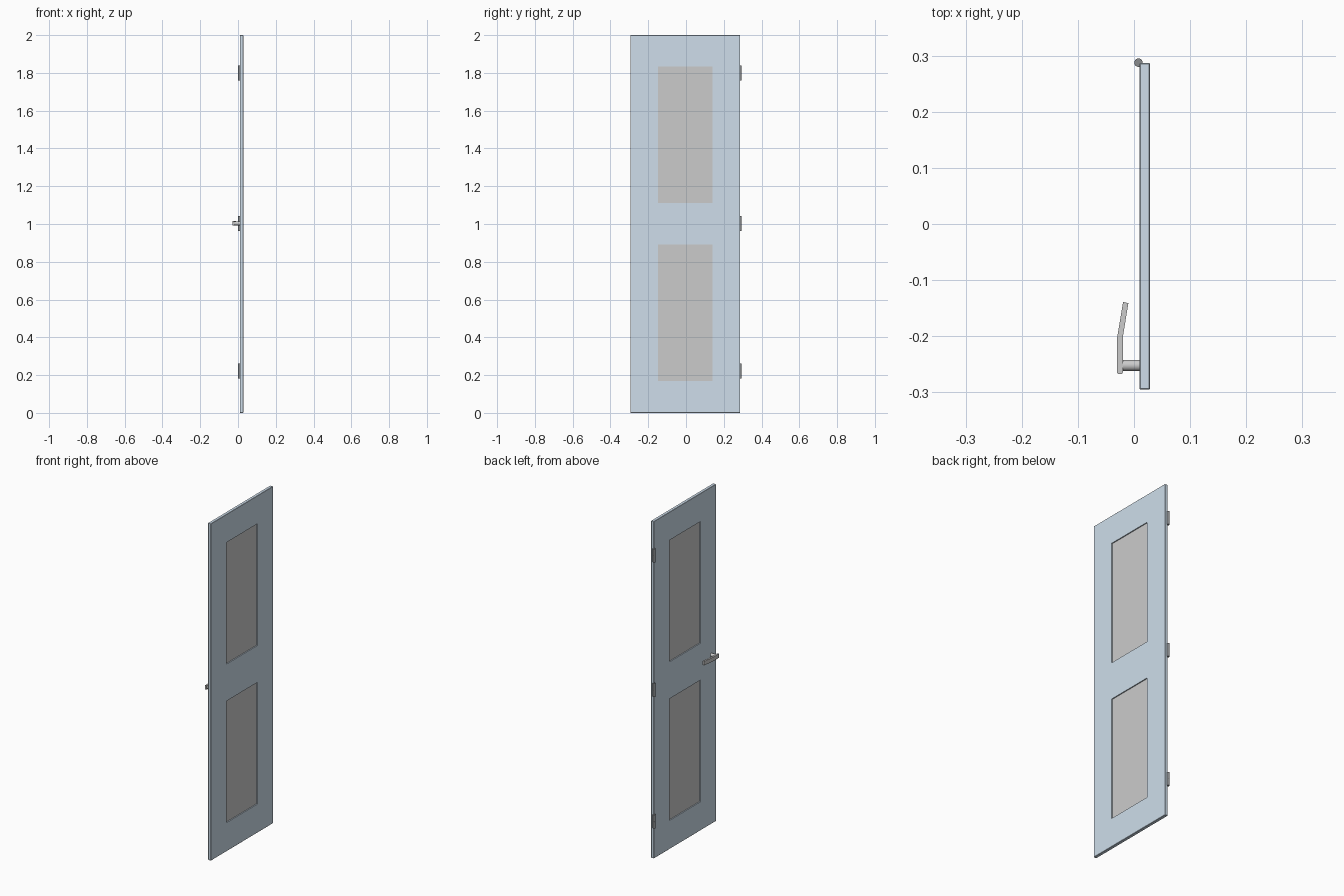
import bpy, bmesh, math

if "Cube" in bpy.data.objects:
    bpy.data.objects.remove(bpy.data.objects["Cube"])

X0, X1 = 0.010, 0.0285          # door back and front faces
Y0, Y1 = -0.295, 0.287          # latch edge and hinge edge
W = Y1 - Y0
YS = [Y0, Y0 + W / 4, Y1 - W / 4, Y1]
ZS = [0, 0.17, 0.892, 1.111, 1.833, 2]


def material(name, color):
    m = bpy.data.materials.new(name)
    m.diffuse_color = (*color, 1)
    m.use_nodes = True
    m.node_tree.nodes["Principled BSDF"].inputs["Base Color"].default_value = m.diffuse_color
    return m


def finish(name, bm, mat=None):
    bmesh.ops.recalc_face_normals(bm, faces=bm.faces)
    me = bpy.data.meshes.new(name)
    bm.to_mesh(me)
    bm.free()
    ob = bpy.data.objects.new(name, me)
    bpy.context.collection.objects.link(ob)
    if mat:
        me.materials.append(mat)
    return ob


def extrude(bm, faces, vec):
    r = bmesh.ops.extrude_face_region(bm, geom=faces)
    verts = [v for v in r["geom"] if isinstance(v, bmesh.types.BMVert)]
    bmesh.ops.translate(bm, verts=verts, vec=vec)


def cylinder(name, radius, depth, loc, rot=(0, 0, 0), mat=None):
    bpy.ops.mesh.primitive_cylinder_add(vertices=32, radius=radius, depth=depth,
                                        location=loc, rotation=rot)
    ob = bpy.context.object
    ob.name = name
    bpy.ops.object.shade_smooth_by_angle(angle=math.radians(35))
    if mat:
        ob.data.materials.append(mat)
    return ob


paint = material("blue_paint", (0.62, 0.73, 0.83))
steel = material("dark_steel", (0.25, 0.26, 0.27))

# Door frame: a grid of cells with the two panel openings left out
bm = bmesh.new()
grid = [[bm.verts.new((X0, y, z)) for z in ZS] for y in YS]
for i in range(3):
    for j in range(5):
        if i == 1 and j in (1, 3):
            continue
        bm.faces.new((grid[i][j], grid[i + 1][j], grid[i + 1][j + 1], grid[i][j + 1]))
extrude(bm, bm.faces[:], (X1 - X0, 0, 0))
bmesh.ops.dissolve_limit(bm, angle_limit=0.01, verts=bm.verts, edges=bm.edges)


def on_outside(e):
    sides = [(1, Y0), (1, Y1), (2, 0), (2, 2)]
    return any(all(abs(v.co[a] - p) < 1e-5 for v in e.verts) for a, p in sides)


bmesh.ops.bevel(bm, geom=[e for e in bm.edges if on_outside(e)], offset=0.0015,
                segments=1, affect="EDGES")
finish("door_frame", bm, paint)

# Recessed panels, set back from both faces
for name, z0, z1 in (("lower_panel", ZS[1], ZS[2]), ("upper_panel", ZS[3], ZS[4])):
    bm = bmesh.new()
    f = bm.faces.new([bm.verts.new((X0 + 0.006, y, z)) for y, z in
                      ((YS[1], z0), (YS[2], z0), (YS[2], z1), (YS[1], z1))])
    extrude(bm, [f], (X1 - X0 - 0.012, 0, 0))
    finish(name, bm)

# Hinges: two stacked knuckles each
for n, z in enumerate((0.222, 1.002, 1.80)):
    for side in (-1, 1):
        cylinder(f"hinge_{n + 1}_{'lower' if side < 0 else 'upper'}_knuckle", 0.0075,
                 0.0395, (0.008, 0.2875, z + side * 0.02), mat=steel)

# Handle spindle
cylinder("handle_spindle", 0.010, 0.034, (-0.005, -0.252, 1.003), (0, math.pi / 2, 0))

# Bent lever, drawn from above and extruded upwards
bm = bmesh.new()
f = bm.faces.new([bm.verts.new((x, y, 0.991)) for x, y in
                  ((-0.0300, -0.265), (-0.0285, -0.267), (-0.0215, -0.267), (-0.020, -0.265),
                   (-0.020, -0.202), (-0.010, -0.141), (-0.0195, -0.139), (-0.030, -0.202))])
extrude(bm, [f], (0, 0, 0.024))
finish("handle_lever", bm)
